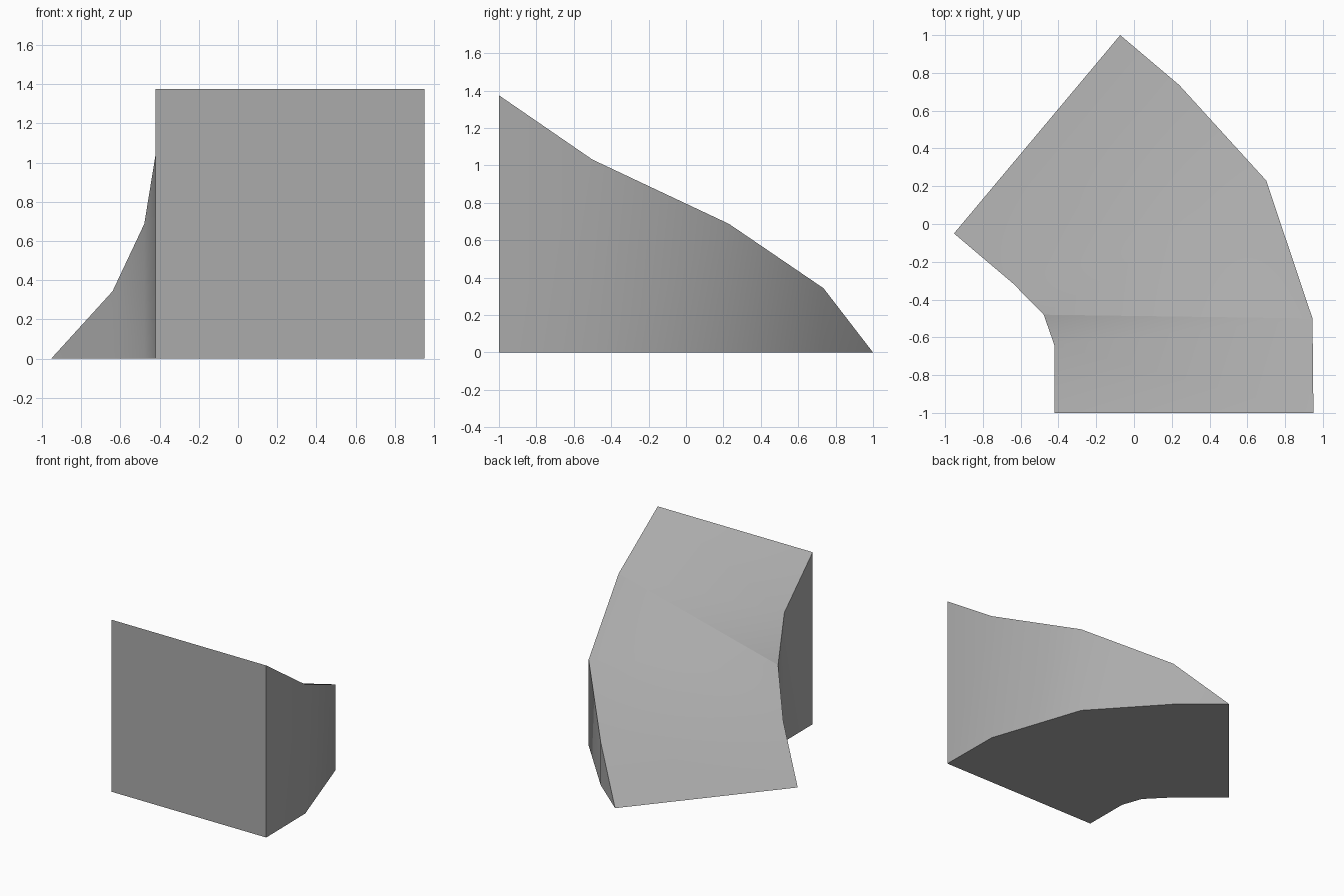
import bpy
import bmesh
import math

cube = bpy.data.objects.get("Cube")
if cube:
    bpy.data.objects.remove(cube, do_unlink=True)

# One plain grey
grey = bpy.data.materials.new("plain grey")
grey.use_nodes = True
colour = (0.41, 0.41, 0.41, 1)
grey.diffuse_color = colour
grey.node_tree.nodes["Principled BSDF"].inputs["Base Color"].default_value = colour

# Stations along the bend, from the tall front end to the thin tip
inner = [(-0.42, -1), (-0.422, -0.64), (-0.478, -0.48), (-0.64, -0.315), (-0.953, -0.05)]
outer = [(0.95, -1), (0.945, -0.5), (0.70, 0.23), (0.24, 0.735), (-0.073, 1)]
height = 1.375
last = len(inner) - 1

bm = bmesh.new()


def rail(points):
    """Bottom and top vertices of one side; both meet at the tip."""
    low = [bm.verts.new((x, y, 0)) for x, y in points]
    high = [bm.verts.new((x, y, height * (1 - i / last)))
            for i, (x, y) in enumerate(points[:-1])]
    return low, high + [low[-1]]


in_low, in_high = rail(inner)
out_low, out_high = rail(outer)


def strip(a, b):
    """Faces between two rails, with a triangle where they meet."""
    for i in range(last):
        corners = [a[i], a[i + 1], b[i + 1], b[i]]
        bm.faces.new(list(dict.fromkeys(corners)))


# Sloping top, its twisted panels folded inwards along the lower diagonal
for i in range(last):
    bm.faces.new((in_high[i], in_high[i + 1], out_high[i]))
    bm.faces.new((in_high[i + 1], out_high[i + 1], out_high[i]))

strip(in_low, in_high)     # inner wall
strip(out_low, out_high)   # outer wall
strip(in_low, out_low)     # underside
bm.faces.new((in_low[0], out_low[0], out_high[0], in_high[0]))  # tall end
bmesh.ops.recalc_face_normals(bm, faces=bm.faces)

mesh = bpy.data.meshes.new("curved_ramp")
bm.to_mesh(mesh)
bm.free()
mesh.materials.append(grey)
ramp = bpy.data.objects.new("curved_ramp", mesh)
bpy.context.collection.objects.link(ramp)

# Smooth walls and top, sharp outer edges
bpy.ops.object.select_all(action='DESELECT')
ramp.select_set(True)
bpy.context.view_layer.objects.active = ramp
bpy.ops.object.shade_smooth_by_angle(angle=math.radians(35))
